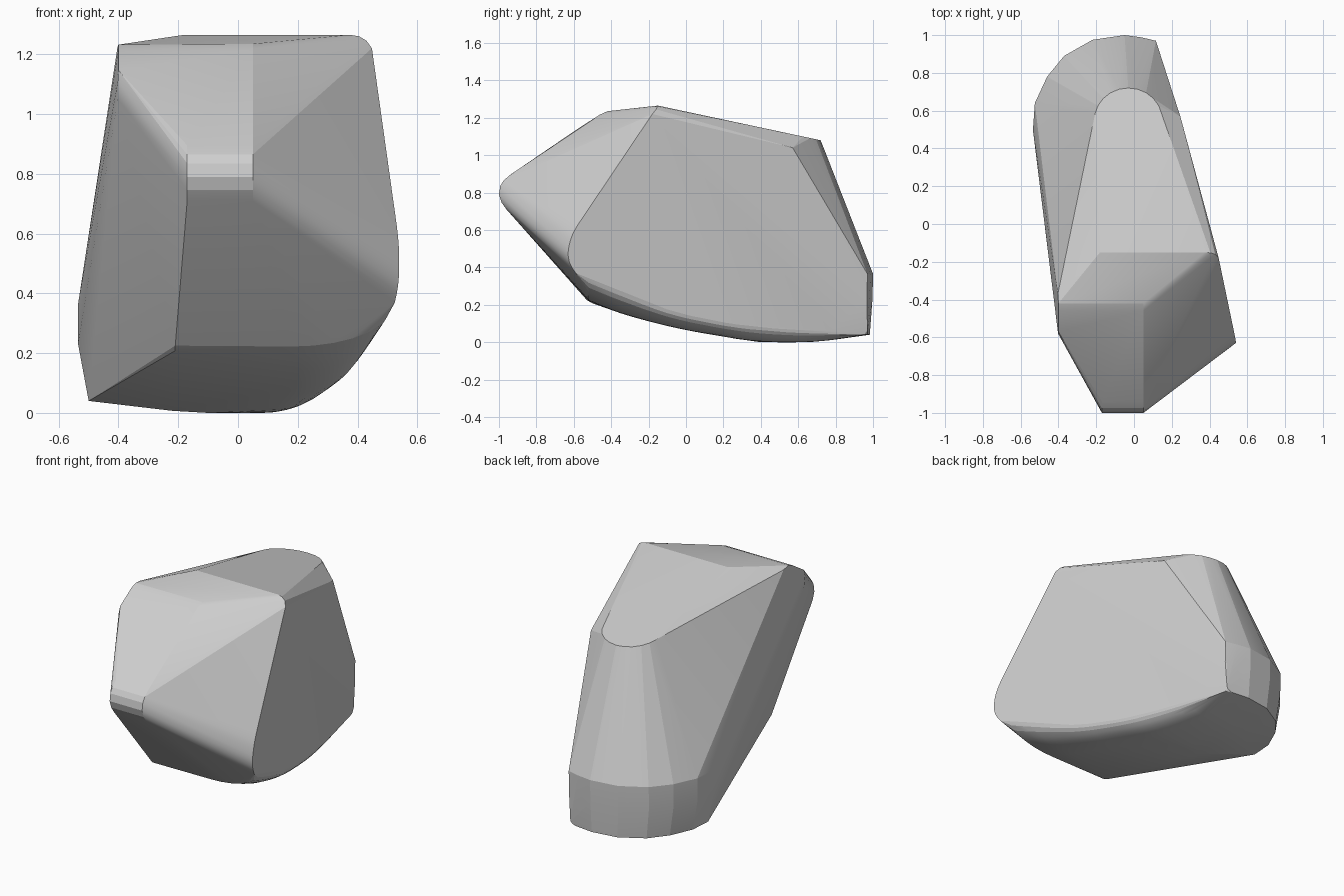
import bpy, bmesh, math

if "Cube" in bpy.data.objects:
    bpy.data.objects.remove(bpy.data.objects["Cube"])

def side_x(y, z):
    """The flat right-hand side of the block."""
    return 0.357 - 0.262 * y + 0.036 * z

def smooth_path(keys, steps=4):
    """Catmull-Rom samples through a few key tuples."""
    out = []
    n = len(keys)
    for i in range(n - 1):
        p0, p1, p2, p3 = (keys[max(i - 1, 0)], keys[i], keys[i + 1], keys[min(i + 2, n - 1)])
        for s in range(steps):
            t = s / steps
            out.append(tuple(0.5 * (2 * b + (c - a) * t + (2 * a - 5 * b + 4 * c - d) * t * t
                             + (3 * b - a - 3 * c + d) * t ** 3)
                             for a, b, c, d in zip(p0, p1, p2, p3)))
    out.append(keys[-1])
    return out

pts = []

# rounded nose bar
for y, z in [(-0.94, 0.895), (-0.975, 0.865), (-0.993, 0.835), (-1.0, 0.79),
             (-0.985, 0.745), (-0.96, 0.71)]:
    pts += [(-0.17, y, z), (0.05, y, z)]

# left front corner and brow
pts += [(-0.40, -0.57, 1.147), (-0.402, -0.58, 1.11), (-0.402, -0.57, 1.05),
        (-0.40, -0.46, 1.217), (0.05, -0.46, 1.217),
        (-0.40, -0.42, 1.232), (0.05, -0.42, 1.235), (-0.403, -0.37, 1.225)]

# top ridge
pts += [(-0.18, -0.15, 1.265), (0.375, -0.15, 1.265), (0.405, -0.153, 1.26),
        (0.43, -0.16, 1.245), (side_x(-0.18, 1.22), -0.18, 1.22)]

# rounded rear end of the roof
for i in range(13):
    a = math.radians(-5 + 190 * i / 12)
    x, y = -0.03 + 0.18 * math.cos(a), 0.55 + 0.17 * math.sin(a)
    pts.append((x, y, 1.233 - 0.213 * y))
pts.append((side_x(0.57, 1.04), 0.57, 1.04))

# front edge of the flat right side
for y, z in smooth_path([(-0.58, 0.625), (-0.613, 0.56), (-0.63, 0.48),
                         (-0.62, 0.42), (-0.59, 0.37)]):
    pts.append((side_x(y, z), y, z))

# belly with a fillet to the right side: y, bottom z, side z, fillet width
for y, zb, ze, w in smooth_path([(-0.52, 0.222, 0.345, 0.32), (-0.35, 0.155, 0.275, 0.25),
                                 (-0.1, 0.087, 0.175, 0.2), (0.15, 0.038, 0.115, 0.18),
                                 (0.4, 0.004, 0.08, 0.15), (0.7, 0.004, 0.06, 0.12),
                                 (0.97, 0.04, 0.07, 0.05)]):
    for k in range(8):
        a = math.pi / 2 * k / 7
        z = ze - (ze - zb) * math.sin(a)
        pts.append((side_x(y, z) - w * (1 - math.cos(a)), y, z))
pts += [(-0.21, -0.53, 0.225), (-0.21, -0.5, 0.208),
        (-0.22, 0.35, 0.007), (-0.22, 0.7, 0.007), (-0.1, 0.4, 0.0), (-0.1, 0.65, 0.0)]

# curved rear wall
rear = [(0.116, 0.97), (0.04, 0.988), (-0.05, 1.0), (-0.22, 0.975), (-0.37, 0.89),
        (-0.46, 0.78), (-0.525, 0.64), (-0.535, 0.5)]
for x, y in rear:
    pts += [(x, y, 0.365), (x, y - 0.003, 0.23)]
    pts.append((-0.03 + (x + 0.03) * 0.93, 0.5 + (y - 0.5) * 0.965, 0.04))

# wrap all the outlines in one convex skin
bm = bmesh.new()
for p in pts:
    bm.verts.new(p)
res = bmesh.ops.convex_hull(bm, input=bm.verts[:])
junk = {g for g in res["geom_interior"] + res["geom_unused"]
        if isinstance(g, bmesh.types.BMVert)}
bmesh.ops.delete(bm, geom=list(junk), context='VERTS')
bmesh.ops.remove_doubles(bm, verts=bm.verts[:], dist=0.002)
bmesh.ops.dissolve_limit(bm, angle_limit=math.radians(1), verts=bm.verts[:], edges=bm.edges[:])
bmesh.ops.recalc_face_normals(bm, faces=bm.faces[:])
mesh = bpy.data.meshes.new("faceted_block")
bm.to_mesh(mesh)
bm.free()

block = bpy.data.objects.new("faceted_block", mesh)
bpy.context.collection.objects.link(block)
grey = bpy.data.materials.new("stone_grey")
grey.diffuse_color = (0.62, 0.62, 0.62, 1)
grey.use_nodes = True
grey.node_tree.nodes["Principled BSDF"].inputs["Base Color"].default_value = grey.diffuse_color
mesh.materials.append(grey)

bpy.context.view_layer.objects.active = block
block.select_set(True)
bpy.ops.object.shade_smooth_by_angle(angle=math.radians(12))
